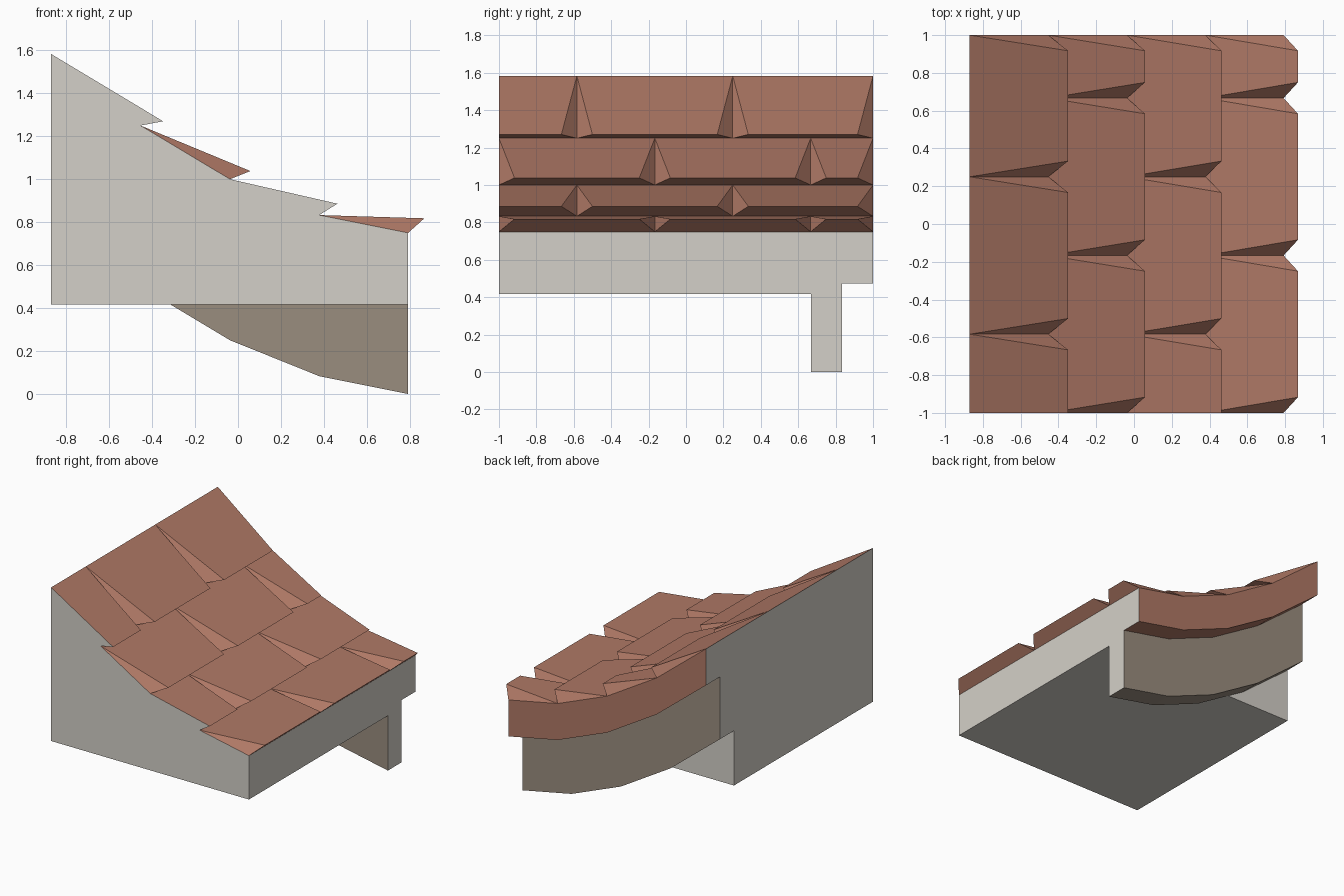
import bpy
import bmesh

cube = bpy.data.objects.get("Cube")
if cube:
    bpy.data.objects.remove(cube, do_unlink=True)


# Flat colours, given as sRGB and stored as linear
def make_material(name, rgb):
    linear = [(c / 255 / 12.92) if c < 11 else ((c / 255 + 0.055) / 1.055) ** 2.4 for c in rgb]
    mat = bpy.data.materials.new(name)
    mat.use_nodes = True
    mat.diffuse_color = (*linear, 1)
    mat.node_tree.nodes["Principled BSDF"].inputs["Base Color"].default_value = (*linear, 1)
    return mat


CUT, CLAY, WOOD = range(3)
materials = [
    make_material("pale grey cut", (212, 208, 200)),
    make_material("terracotta", (176, 121, 102)),
    make_material("brown grey wood", (154, 141, 127)),
]

# Sagging roof line, high end first, and the lifted lower edge of each tile row
deck = [(-0.87, 1.583), (-0.454, 1.25), (-0.037, 1.0), (0.378, 0.833), (0.792, 0.75)]
lips = [(-0.349, 1.27), (0.058, 1.038), (0.463, 0.886), (0.868, 0.818)]
FRONT, BACK = -1.0, 1.0
WALL_BACK, BEAM_BACK = 0.667, 0.833
TILE_WIDTH, TAPER = 0.8333, 0.083


def finish(name, bm, fix_normals=False):
    if fix_normals:
        bmesh.ops.recalc_face_normals(bm, faces=bm.faces)
    mesh = bpy.data.meshes.new(name)
    bm.to_mesh(mesh)
    bm.free()
    for mat in materials:
        mesh.materials.append(mat)
    obj = bpy.data.objects.new(name, mesh)
    bpy.context.collection.objects.link(obj)
    return obj


# Solid extruded along y from an x-z outline; a rule picks each face colour
def extrude_profile(name, lower, y0, y1, colour_rule):
    outline = deck + lower[::-1]
    bm = bmesh.new()
    cap = bm.faces.new([bm.verts.new((x, y0, z)) for x, z in outline])
    grown = bmesh.ops.extrude_face_region(bm, geom=[cap], use_keep_orig=True)
    moved = [v for v in grown["geom"] if isinstance(v, bmesh.types.BMVert)]
    bmesh.ops.translate(bm, verts=moved, vec=(0, y1 - y0, 0))
    bmesh.ops.recalc_face_normals(bm, faces=bm.faces)
    for face in bm.faces:
        face.material_index = colour_rule(face.normal)
    return finish(name, bm)


def dropped(depth):
    return [(x, z - depth) for x, z in deck]


# Sawn ends stay pale, the other sides take the part's colour
def sawn(colour):
    def rule(normal):
        if normal.z > 0.3:
            return CLAY
        return CUT if abs(normal.x) > 0.9 else colour
    return rule


wall_base = [(deck[0][0], 0.417), (deck[-1][0], 0.417)]
extrude_profile("wall_block", wall_base, FRONT, WALL_BACK, sawn(CUT))
extrude_profile("gable_beam", dropped(0.75), WALL_BACK, BEAM_BACK, sawn(WOOD))
extrude_profile("verge_overhang", dropped(0.277), BEAM_BACK, BACK, sawn(CLAY))


# One wedge tile with a lifted, narrowed lower edge; a sawn tile is cut flush at the front
def add_tile(bm, row, y0, y1, cut_front):
    (ax, az), (cx, cz), (bx, bz) = deck[row], deck[row + 1], lips[row]
    inset = 0 if cut_front else TAPER
    a0, a1 = (bm.verts.new((ax, y, az)) for y in (y0, y1))
    b0, b1 = (bm.verts.new((bx, y, bz)) for y in (y0 + inset, y1 - TAPER))
    c0, c1 = (bm.verts.new((cx, y, cz)) for y in (y0, y1))
    for loop in ((a0, b0, b1, a1), (b0, c0, c1, b1), (a1, b1, c1)):
        bm.faces.new(loop).material_index = CLAY
    side = bm.faces.new((a0, c0, b0))
    side.material_index = CUT if cut_front else CLAY


# Rows in staggered bond: even rows start with half a tile
for row in range(len(lips)):
    half_start = row % 2 == 0
    bm = bmesh.new()
    y = FRONT
    while y < BACK - 0.01:
        first_cut = half_start and y == FRONT
        end = min(y + TILE_WIDTH * (0.5 if first_cut else 1), BACK)
        add_tile(bm, row, y, end, first_cut)
        y = end
    finish(f"tile_row_{row + 1}", bm)
